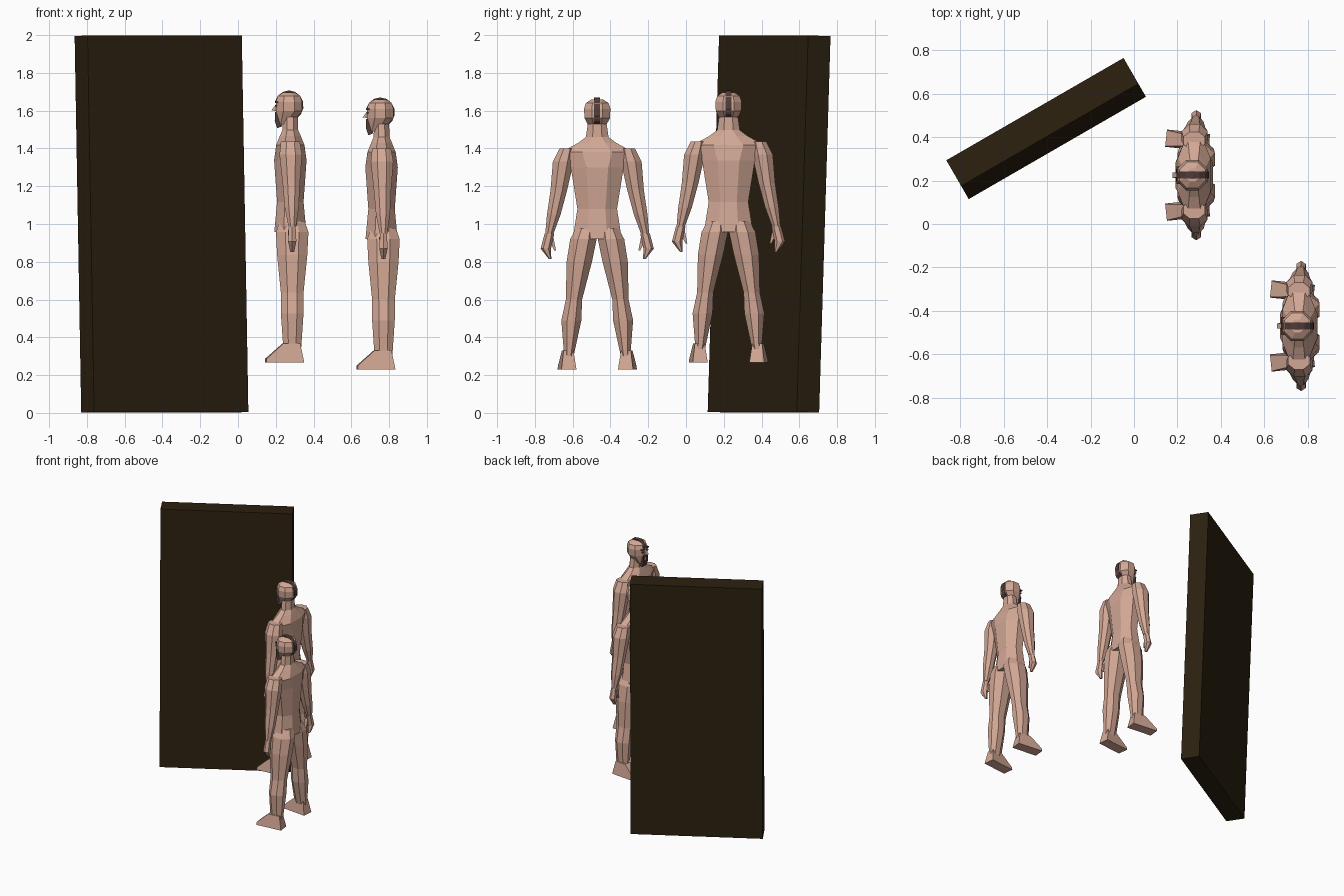
import bpy
import bmesh
from math import pi, cos, sin, radians
from mathutils import Matrix, Vector

cube = bpy.data.objects.get("Cube")
if cube:
    bpy.data.objects.remove(cube)


def material(name, colour):
    mat = bpy.data.materials.new(name)
    mat.use_nodes = True
    mat.diffuse_color = (*colour, 1)
    for node in mat.node_tree.nodes:
        if node.type == "BSDF_PRINCIPLED":
            node.inputs["Base Color"].default_value = (*colour, 1)
    return mat


skin = material("skin", (0.65, 0.39, 0.3))
hair = material("dark_hair", (0.08, 0.045, 0.04))
wood = material("dark_wood", (0.025, 0.015, 0.005))


def finish(name, bm, mat, origin):
    """Turn a bmesh into a flat shaded object with outward normals."""
    bmesh.ops.recalc_face_normals(bm, faces=bm.faces)
    mesh = bpy.data.meshes.new(name)
    bm.to_mesh(mesh)
    bm.free()
    mesh.materials.append(mat)
    part = bpy.data.objects.new(name, mesh)
    part.location = origin
    bpy.context.collection.objects.link(part)
    return part


def bridge(bm, loops):
    """Join consecutive vertex loops with quads and close both ends."""
    for lower, upper in zip(loops, loops[1:]):
        for i in range(len(lower)):
            bm.faces.new((lower[i - 1], lower[i], upper[i], upper[i - 1]))
    bm.faces.new(loops[0])
    bm.faces.new(loops[-1])


def loft(name, rings, origin, side=1, x=0.0, shift=0.0, sides=8):
    """Body part from rings of (height, sideways centre, half width, half depth)."""
    bm = bmesh.new()
    loops = []
    flat = 1 / cos(pi / sides)
    for step, (z, y, width, depth) in enumerate(rings):
        centre = x + shift * step / (len(rings) - 1)
        angles = [2 * pi * (i + 0.5) / sides for i in range(sides)]
        loops.append([bm.verts.new((centre + flat * depth * cos(a),
                                    side * (y + flat * width * sin(a)), z))
                      for a in angles])
    bridge(bm, loops)
    return finish(name, bm, skin, origin)


def prism(name, outline, width, mat, origin, y=0.0, turn=0.0, taper=0.0):
    """Side outline of (x, z) given a half width that narrows with height."""
    bm = bmesh.new()
    base = min(z for _, z in outline)
    turned = Matrix.Rotation(turn, 3, "Z")
    loops = []
    for side in (-1, 1):
        loops.append([bm.verts.new(
            turned @ Vector((x, side * width * (1 - taper * (z - base)), z))
            + Vector((0, y, 0))) for x, z in outline])
    bridge(bm, loops)
    return finish(name, bm, mat, origin)


def block(name, x, z, length, height, width, mat, origin, y=0.0):
    """Box centred on x, y, z with half sizes length, width and height."""
    corners = [(x - length, z - height), (x + length, z - height),
               (x + length, z + height), (x - length, z + height)]
    return prism(name, corners, width, mat, origin, y)


# body cross-sections, from the top down, measured from the soles
torso = [(1.3, 0, 0.05, 0.04), (1.23, 0, 0.06, 0.042), (1.2, 0, 0.1, 0.055),
         (1.15, 0, 0.19, 0.075), (1.07, 0, 0.14, 0.086),
         (0.85, 0, 0.105, 0.07), (0.69, 0, 0.13, 0.085)]
skull = [(1.43, 0, 0.03, 0.03), (1.41, 0, 0.06, 0.06),
         (1.38, 0, 0.07, 0.07), (1.33, 0, 0.067, 0.07)]
jaw = [(1.33, 0, 0.067, 0.07), (1.26, 0, 0.03, 0.035)]
leg = [(0.75, 0.06, 0.05, 0.065), (0.69, 0.073, 0.07, 0.086),
       (0.57, 0.095, 0.067, 0.08), (0.37, 0.123, 0.043, 0.06),
       (0.26, 0.137, 0.053, 0.06), (0.07, 0.15, 0.025, 0.047)]
arm = [(1.17, 0.16, 0.04, 0.05), (1.1, 0.18, 0.055, 0.06),
       (0.95, 0.203, 0.044, 0.046), (0.82, 0.23, 0.036, 0.037),
       (0.72, 0.253, 0.022, 0.02)]
hand = [(0.72, 0.253, 0.022, 0.018), (0.64, 0.272, 0.024, 0.022),
        (0.585, 0.25, 0.006, 0.01)]
thumb = [(0.7, 0.247, 0.015, 0.013), (0.63, 0.223, 0.005, 0.008)]
foot = [(-0.13, 0), (0.07, 0), (0.05, 0.1), (-0.04, 0.1), (-0.13, 0.02)]
nose = [(-0.1, 1.335), (-0.07, 1.33), (-0.07, 1.375)]
beard = [(-0.07, 1.24), (-0.045, 1.25), (-0.045, 1.28), (-0.083, 1.28)]

# hair strip follows an arc from the nape over the crown to the forehead
strip = []
for degrees in range(-60, 170, 25):
    a = radians(degrees)
    strip.append((0.077 * cos(a) - 0.007, 0.08 * sin(a) + 1.36))


def figure(prefix, origin):
    loft(prefix + "_torso", torso, origin)
    loft(prefix + "_skull", skull, origin, x=-0.007)
    loft(prefix + "_jaw", jaw, origin, x=-0.007, shift=-0.03)
    prism(prefix + "_hair_strip", strip, 0.016, hair, origin)
    prism(prefix + "_nose", nose, 0.013, skin, origin, taper=8)
    prism(prefix + "_chin_beard", beard, 0.028, hair, origin)
    block(prefix + "_moustache", -0.07, 1.32, 0.012, 0.005, 0.028, hair, origin)

    # paired parts, the figure's left lies toward -y
    for label, side in (("_left_", -1), ("_right_", 1)):
        name = prefix + label
        loft(name + "leg", leg, origin, side, x=0.01)
        prism(name + "foot", foot, 0.04, skin, origin,
              y=side * 0.157, turn=-side * radians(6), taper=3.5)
        loft(name + "arm", arm, origin, side, shift=0.01)
        loft(name + "hand", hand, origin, side, x=0.01, sides=6)
        loft(name + "thumb", thumb, origin, side, sides=4)
        block(name + "beard_side", -0.07, 1.3, 0.012, 0.022, 0.005,
              hair, origin, y=side * 0.024)
        block(name + "eyebrow", -0.072, 1.378, 0.01, 0.004, 0.014,
              hair, origin, y=side * 0.027)
        block(name + "eye", -0.072, 1.358, 0.008, 0.004, 0.009,
              hair, origin, y=side * 0.026)


figure("front_figure", (0.76, -0.47, 0.23))
figure("rear_figure", (0.277, 0.225, 0.267))

# leaning slab behind the figures
slab = block("slab", 0, 0, 0.4715, 0.997, 0.0685, wood, (-0.405, 0.44, 1))
slab.rotation_euler = (radians(-2), 0, radians(30))
